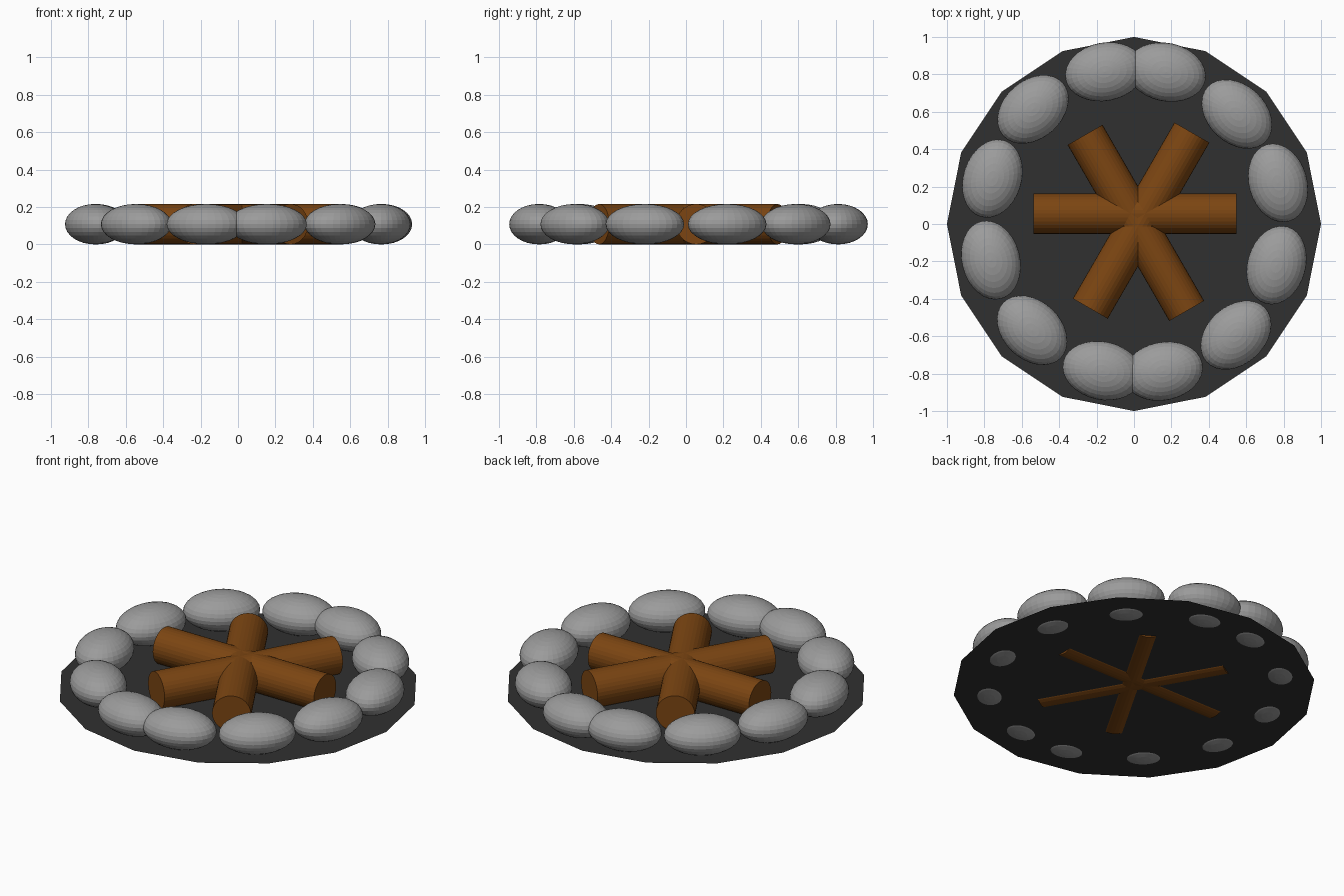
import bpy, math

if "Cube" in bpy.data.objects:
    bpy.data.objects.remove(bpy.data.objects["Cube"])


def material(name, rgb):
    m = bpy.data.materials.new(name)
    m.diffuse_color = (*rgb, 1)
    m.use_nodes = True
    m.node_tree.nodes["Principled BSDF"].inputs["Base Color"].default_value = m.diffuse_color
    return m


ASH = material("charcoal", (0.03, 0.03, 0.03))
WOOD = material("brown wood", (0.2, 0.06, 0.006))
STONE = material("grey stone", (0.33, 0.33, 0.33))
R = 0.108  # half height of logs and stones


def finish(name, mat):
    ob = bpy.context.object
    ob.name = name
    ob.data.materials.append(mat)
    return ob


# thin sixteen-sided ash bed just above the ground
bpy.ops.mesh.primitive_circle_add(vertices=16, radius=1, fill_type='NGON', location=(0, 0, 0.011))
finish("ash_bed", ASH)

# three crossed logs: centre x, centre y, heading in degrees
for i, (x, y, a) in enumerate([(0.005, 0.055, 0), (0.038, 0.018, 60), (0.01, 0.006, 120)]):
    bpy.ops.mesh.primitive_cylinder_add(vertices=32, radius=R, depth=1.087, location=(x, y, R),
                                        rotation=(0, math.pi / 2, math.radians(a)))
    finish(f"log_{i + 1}", WOOD)

# ring of flattened stones, each turned along the ring
ring = [(0.77, 0.22), (0.55, 0.588), (0.172, 0.812), (-0.156, 0.814), (-0.54, 0.613), (-0.757, 0.243),
        (-0.765, -0.193), (-0.545, -0.568), (-0.17, -0.784), (0.156, -0.787), (0.545, -0.594), (0.762, -0.22)]
for i, (x, y) in enumerate(ring):
    bpy.ops.mesh.primitive_uv_sphere_add(segments=32, ring_count=16, radius=1, location=(x, y, R),
                                         rotation=(0, 0, math.atan2(y, x)))
    finish(f"stone_{i + 1}", STONE).scale = (0.156, 0.214, R)
